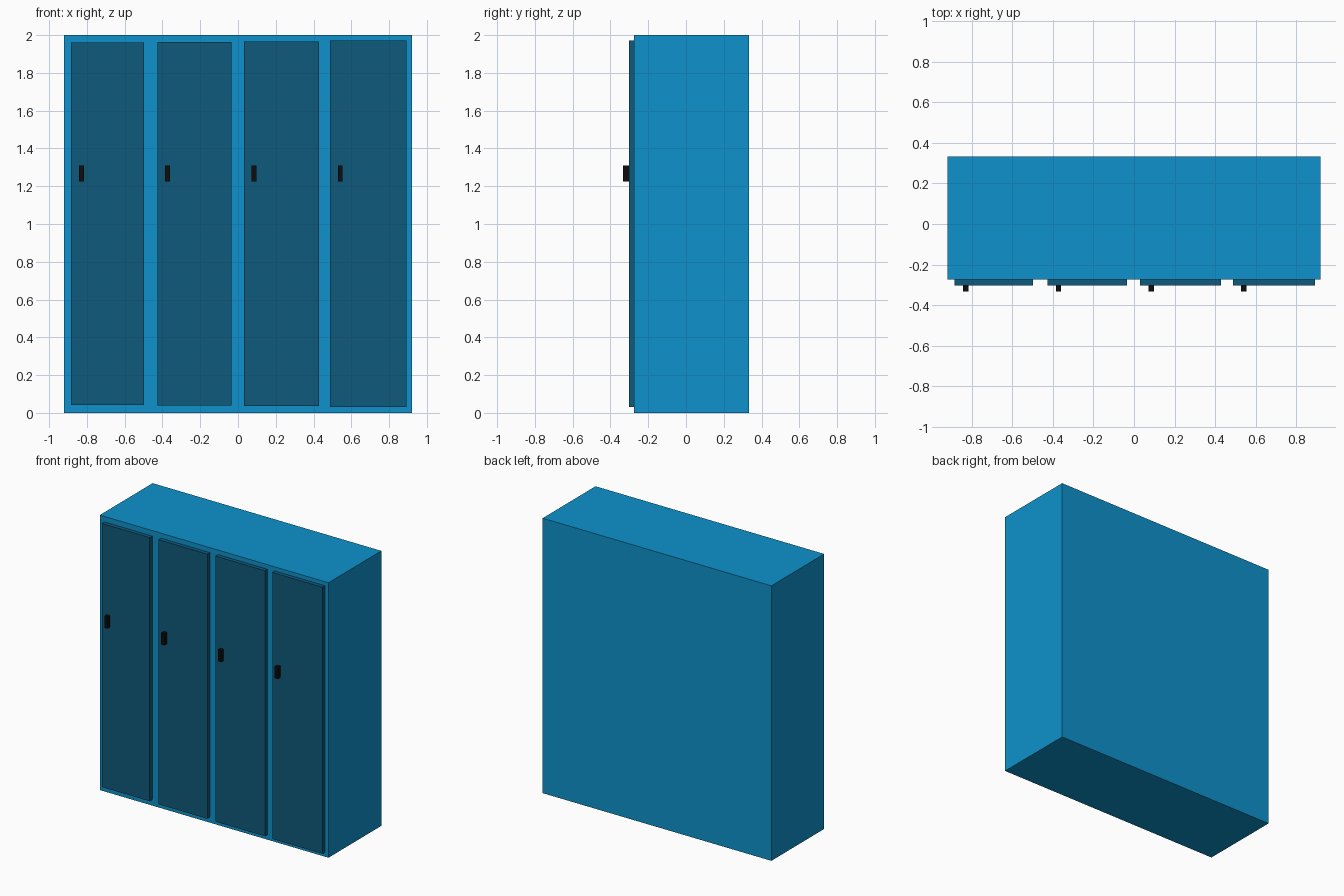
import bpy

if "Cube" in bpy.data.objects:
    bpy.data.objects.remove(bpy.data.objects["Cube"])


def material(name, color):
    m = bpy.data.materials.new(name)
    m.diffuse_color = (*color, 1.0)
    m.use_nodes = True
    m.node_tree.nodes["Principled BSDF"].inputs["Base Color"].default_value = m.diffuse_color
    return m


def box(name, x, y, z, mat):
    """Box spanning the given (min, max) ranges."""
    bpy.ops.mesh.primitive_cube_add(size=1)
    o = bpy.context.object
    o.name = name
    o.location = [(a + b) / 2 for a, b in (x, y, z)]
    o.scale = [b - a for a, b in (x, y, z)]
    bpy.ops.object.transform_apply(location=False, rotation=False, scale=True)
    o.data.materials.append(mat)
    return o


blue = material("blue_paint", (0.0044, 0.287, 0.604))
dark_blue = material("dark_blue_paint", (0.0048, 0.102, 0.198))
black = material("black_plastic", (0.004, 0.004, 0.004))

# Locker cabinet body
BACK, FRONT, DOOR_FRONT, HANDLE_FRONT = 0.333, -0.274, -0.303, -0.333
box("locker_body", (-0.92, 0.92), (FRONT, BACK), (0, 2), blue)

# Doors, each slightly larger than the last, with a handle near the left edge
for i in range(4):
    left = -0.884 + 0.4573 * i
    width = 0.386 + 0.006 * i
    margin = 0.043 - 0.0035 * i
    box(f"door_{i + 1}", (left, left + width), (DOOR_FRONT, FRONT),
        (margin, 2.003 - margin), dark_blue)
    grip = -0.842 + 0.4567 * i
    box(f"handle_{i + 1}", (grip, grip + 0.026), (HANDLE_FRONT, DOOR_FRONT),
        (1.224, 1.309), black)
